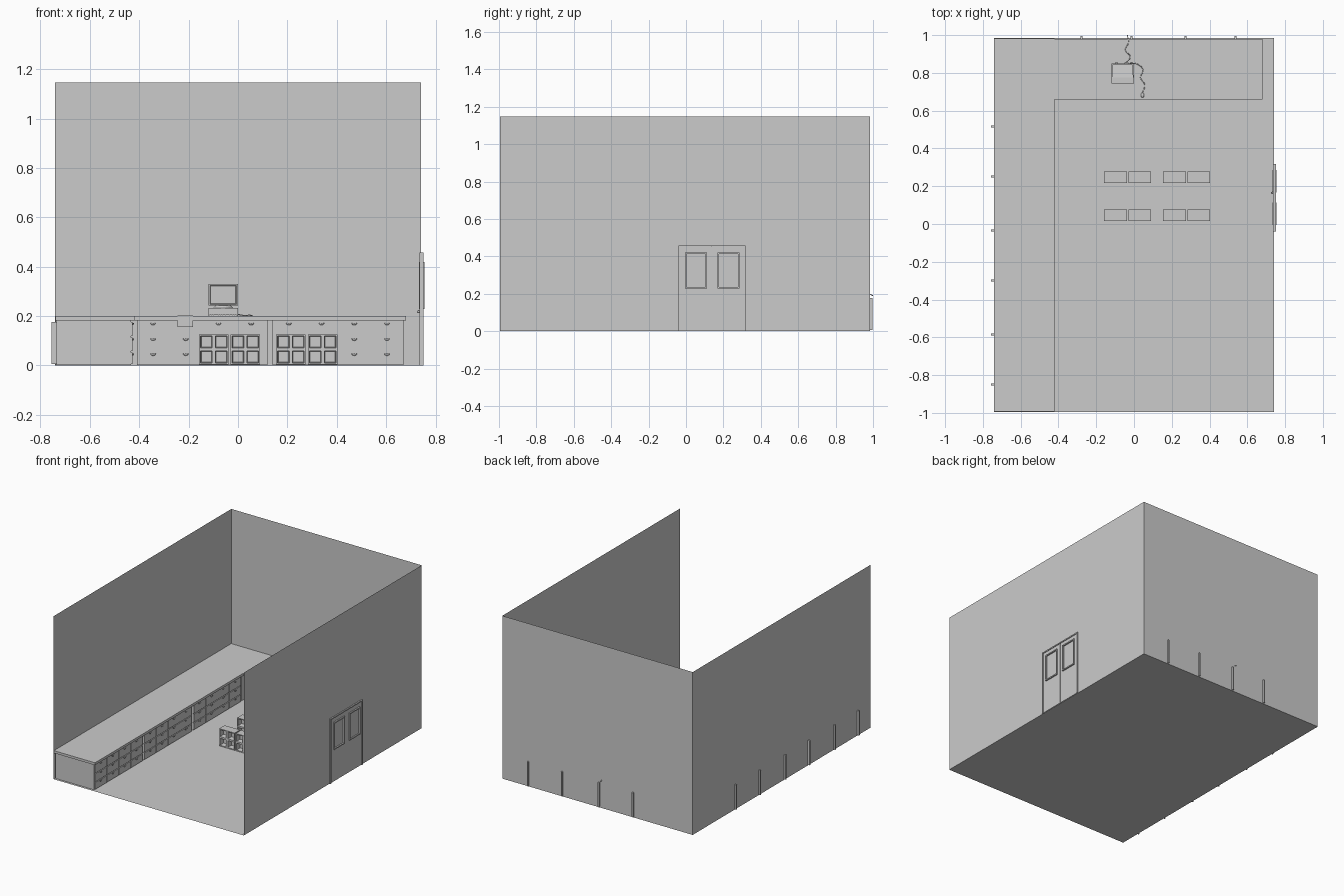
import bpy, bmesh, math
from mathutils import Vector, Matrix

if "Cube" in bpy.data.objects:
    bpy.data.objects.remove(bpy.data.objects["Cube"])


def add_box(bm, x0, x1, y0, y1, z0, z1):
    m = Matrix.Translation(((x0 + x1) / 2, (y0 + y1) / 2, (z0 + z1) / 2))
    m = m @ Matrix.Diagonal((x1 - x0, y1 - y0, z1 - z0, 1))
    geo = bmesh.ops.create_cube(bm, size=1, matrix=m)
    return list({f for v in geo['verts'] for f in v.link_faces})


def finish(name, bm, loc=(0, 0, 0), rot=0):
    me = bpy.data.meshes.new(name)
    bm.to_mesh(me)
    bm.free()
    ob = bpy.data.objects.new(name, me)
    ob.location, ob.rotation_euler = loc, (0, 0, rot)
    bpy.context.collection.objects.link(ob)
    return ob


def boxes(name, *dims):
    bm = bmesh.new()
    for d in dims:
        add_box(bm, *d)
    return finish(name, bm)


def plane(name, *pts):
    bm = bmesh.new()
    bm.faces.new([bm.verts.new(p) for p in pts])
    return finish(name, bm)


def cable(name, pts, r=0.0022):
    cu = bpy.data.curves.new(name, 'CURVE')
    cu.dimensions, cu.bevel_depth = '3D', r
    cu.bevel_resolution, cu.resolution_u = 1, 5
    sp = cu.splines.new('BEZIER')
    sp.bezier_points.add(len(pts) - 1)
    for b, p in zip(sp.bezier_points, pts):
        b.co = p
        b.handle_left_type = b.handle_right_type = 'AUTO'
    bpy.context.collection.objects.link(bpy.data.objects.new(name, cu))


# Room shell: floor and three walls, open at the front and top
X, Y0, Y1, H = 0.742, -0.995, 0.985, 1.147
plane("floor", (-X, Y0, 0), (X, Y0, 0), (X, Y1, 0), (-X, Y1, 0))
plane("left_wall", (-X, Y0, 0), (-X, Y1, 0), (-X, Y1, H), (-X, Y0, H))
plane("back_wall", (-X, Y1, 0), (X, Y1, 0), (X, Y1, H), (-X, Y1, H))
plane("right_wall", (X, Y1, 0), (X, Y0, 0), (X, Y0, H), (X, Y1, H))


# Drawer unit: worktop, carcass, 4 x 3 drawers with cup handles, rear posts
def counter(name, loc, rot):
    bm = bmesh.new()
    add_box(bm, -0.275, 0.275, 0, 0.32, 0.183, 0.2)
    add_box(bm, -0.265, 0.265, 0.014, 0.315, 0.002, 0.183)
    for c in range(4):
        x = -0.265 + c * 0.1325
        for z0, z1 in ((0.005, 0.053), (0.058, 0.114), (0.119, 0.177)):
            add_box(bm, x + 0.002, x + 0.1305, 0.008, 0.016, z0, z1)
            m = (Matrix.Translation((x + 0.066, 0.008, z1 - 0.004))
                 @ Matrix.Diagonal((0.012, 0.007, 0.01, 1)))
            geo = bmesh.ops.create_uvsphere(bm, u_segments=10, v_segments=6,
                                            radius=1, matrix=m)
            upper = [v for v in geo['verts'] if v.co.z > z1 - 0.0035]
            bmesh.ops.delete(bm, geom=upper, context='VERTS')
    for x in (-0.1325, 0.1325):
        add_box(bm, x - 0.005, x + 0.005, 0.315, 0.336, 0.005, 0.177)
    finish(name, bm, loc, rot)


for i, y in enumerate((-0.717, -0.167, 0.383)):
    counter(f"left_counter_{i}", (-0.42, y, 0), math.pi / 2)
for i, x in enumerate((-0.145, 0.405)):
    counter(f"back_counter_{i}", (x, 0.66, 0), 0)
boxes("corner_counter", (-0.74, -0.42, 0.658, 0.982, 0.183, 0.2),
      (-0.74, -0.434, 0.658, 0.98, 0.002, 0.183))

# Double door: frame, leaves, window surrounds and handle
boxes("door_frame", (0.735, 0.751, -0.041, -0.033, 0, 0.457),
      (0.735, 0.751, 0.309, 0.317, 0, 0.457),
      (0.735, 0.751, -0.033, 0.309, 0.449, 0.457))
boxes("door_leaves", (0.738, 0.746, -0.033, 0.137, 0.002, 0.449),
      (0.738, 0.746, 0.139, 0.309, 0.002, 0.449))
for i, y in enumerate((-0.005, 0.168)):
    w, z0, z1, t = 0.118, 0.228, 0.42, 0.008
    boxes(f"door_window_{i}", (0.734, 0.755, y, y + t, z0, z1),
          (0.734, 0.755, y + w - t, y + w, z0, z1),
          (0.734, 0.755, y + t, y + w - t, z0, z0 + t),
          (0.734, 0.755, y + t, y + w - t, z1 - t, z1))
bm = bmesh.new()
bmesh.ops.create_uvsphere(bm, u_segments=12, v_segments=8, radius=0.006)
add_box(bm, 0, 0.01, -0.002, 0.002, -0.002, 0.002)
finish("door_knob", bm, (0.731, 0.165, 0.218))


# Storage cubes in the middle of the room, each with a 2 x 2 set of recesses
def storage_cube(name, x, y):
    w, d, z0, z1 = 0.12, 0.06, 0.004, 0.126
    bm = bmesh.new()
    faces = add_box(bm, x, x + w, y, y + d, z0, z1)
    bmesh.ops.delete(bm, geom=[f for f in faces if f.normal.y < -0.5
                               or f.calc_center_median().y < y + 1e-5],
                     context='FACES_ONLY')
    cells = []
    for i in range(2):
        for j in range(2):
            a, b = x + i * w / 2, z0 + j * (z1 - z0) / 2
            c, e = a + w / 2, b + (z1 - z0) / 2
            cells.append(bm.faces.new([bm.verts.new((p, y, q)) for p, q in
                                       ((a, b), (c, b), (c, e), (a, e))]))
    bm.normal_update()
    bmesh.ops.inset_individual(bm, faces=cells, thickness=0.009)
    bmesh.ops.inset_individual(bm, faces=cells, thickness=0.004, depth=-0.035)
    bmesh.ops.remove_doubles(bm, verts=bm.verts, dist=1e-5)
    finish(name, bm)


for r, y in enumerate((0.017, 0.217)):
    for c, x in enumerate((-0.158, -0.03, 0.154, 0.283)):
        storage_cube(f"storage_cube_{r}_{c}", x, y)

# Monitor: bezel with sunken screen, tapered tube housing, foot
bm = bmesh.new()
faces = add_box(bm, -0.12, -0.001, 0.745, 0.775, 0.242, 0.33)
bm.normal_update()
front = [f for f in faces if f.normal.y < -0.5]
bmesh.ops.inset_region(bm, faces=front, thickness=0.008)
bmesh.ops.inset_region(bm, faces=front, thickness=0.004, depth=-0.008)
faces = add_box(bm, -0.118, -0.003, 0.775, 0.845, 0.244, 0.328)
mid = Vector((-0.06, 0, 0.28))
for v in {v for f in faces for v in f.verts if v.co.y > 0.84}:
    v.co.x = mid.x + (v.co.x - mid.x) * 0.92
    v.co.z = mid.z + (v.co.z - mid.z) * 0.8
bmesh.ops.create_cone(bm, cap_ends=True, segments=20, radius1=0.042, radius2=0.03,
                      depth=0.012, matrix=Matrix.Translation((-0.06, 0.795, 0.238)))
finish("monitor", bm)

# Computer case with drive slots
boxes("computer_case", (-0.12, -0.001, 0.75, 0.85, 0.203, 0.232),
      (-0.112, -0.07, 0.747, 0.75, 0.21, 0.226),
      (-0.05, -0.01, 0.747, 0.75, 0.219, 0.225),
      (-0.1, -0.085, 0.85, 0.856, 0.21, 0.222),
      (-0.05, -0.03, 0.85, 0.856, 0.21, 0.222))

# Keyboard: sloped slab with rows of keys
bm = bmesh.new()
add_box(bm, -0.12, -0.001, 0.67, 0.711, 0.2, 0.205)
for r in range(4):
    for c in range(12):
        x, y = -0.116 + c * 0.0093, 0.674 + r * 0.009
        add_box(bm, x, x + 0.0075, y, y + 0.007, 0.205, 0.207)
finish("keyboard", bm)

# Mouse
bm = bmesh.new()
bmesh.ops.create_uvsphere(bm, u_segments=14, v_segments=8, radius=1,
                          matrix=Matrix.Diagonal((0.009, 0.014, 0.007, 1)))
for v in bm.verts:
    v.co.z = max(v.co.z, 0)
for f in bm.faces:
    f.smooth = True
finish("mouse", bm, (0.045, 0.682, 0.2))

# Cables
cable("mouse_cable", [(0.045, 0.695, 0.203), (0.057, 0.735, 0.202), (0.035, 0.775, 0.202),
                      (0.048, 0.815, 0.202), (0.02, 0.845, 0.203), (-0.02, 0.853, 0.212)])
cable("power_cable", [(-0.04, 0.855, 0.215), (-0.02, 0.885, 0.203), (-0.045, 0.92, 0.203),
                      (-0.03, 0.96, 0.203), (-0.035, 1.0, 0.19)])

# Paper sheet hanging over the worktop edge
boxes("paper_sheet", (-0.245, -0.182, 0.656, 0.658, 0.155, 0.203),
      (-0.245, -0.182, 0.656, 0.69, 0.2, 0.203))
